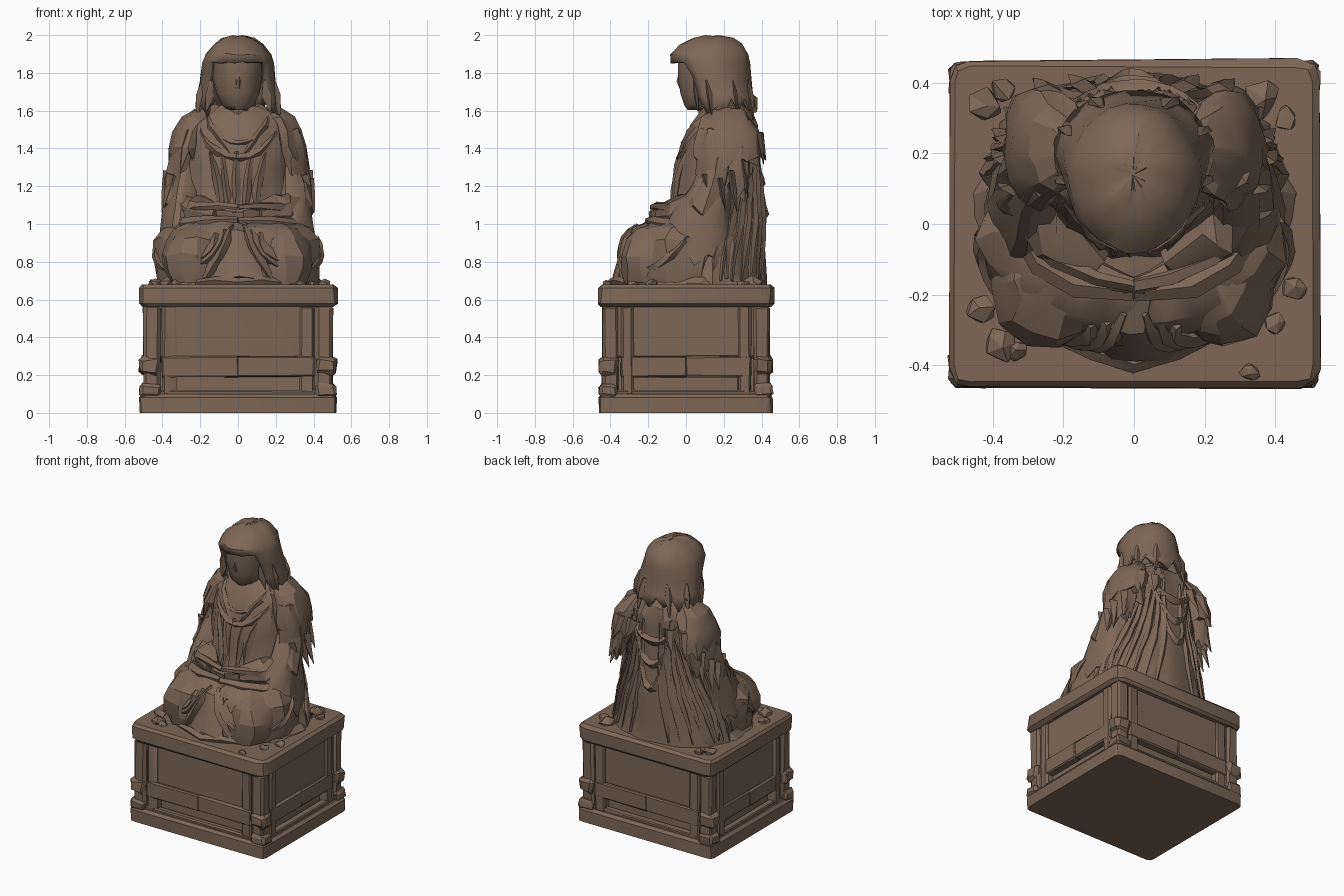
import bpy, bmesh, random
from math import sin, cos, pi, radians
from mathutils import Vector, Matrix

random.seed(4)
cube = bpy.data.objects.get("Cube")
if cube:
    bpy.data.objects.remove(cube)

bronze = bpy.data.materials.new("weathered brown")
bronze.use_nodes = True
COLOR = (0.21, 0.137, 0.094, 1)
bronze.diffuse_color = COLOR
bronze.node_tree.nodes["Principled BSDF"].inputs["Base Color"].default_value = COLOR


def finish(name, bm, jitter=0.0, angle=28):
    for v in bm.verts:
        v.co += Vector([random.uniform(-jitter, jitter) for _ in range(3)])
    bmesh.ops.recalc_face_normals(bm, faces=bm.faces)
    mesh = bpy.data.meshes.new(name)
    bm.to_mesh(mesh)
    bm.free()
    mesh.materials.append(bronze)
    ob = bpy.data.objects.new(name, mesh)
    bpy.context.collection.objects.link(ob)
    bpy.ops.object.select_all(action='DESELECT')
    ob.select_set(True)
    bpy.context.view_layer.objects.active = ob
    bpy.ops.object.shade_smooth_by_angle(angle=radians(angle))
    return ob


def box(name, center, size, bevel=0.01, jitter=0.003):
    bm = bmesh.new()
    bmesh.ops.create_cube(bm, size=1, matrix=Matrix.Translation(center) @ Matrix.Diagonal((*size, 1)))
    bmesh.ops.bevel(bm, geom=bm.edges[:], offset=bevel, segments=1, affect='EDGES')
    return finish(name, bm, jitter)


def slab(name, z0, z1, x, y, corner):
    bm = bmesh.new()
    bmesh.ops.create_cube(bm, size=1, matrix=Matrix.Translation((0, 0, (z0 + z1) / 2))
                          @ Matrix.Diagonal((2 * x, 2 * y, z1 - z0, 1)))
    upright = [e for e in bm.edges if abs(e.verts[0].co.z - e.verts[1].co.z) > 0.01]
    bmesh.ops.bevel(bm, geom=upright, offset=corner, segments=2, profile=0.5, affect='EDGES')
    rims = [e for e in bm.edges if abs(e.verts[0].co.z - e.verts[1].co.z) < 0.001 and e.verts[0].co.z > 0.01]
    bmesh.ops.bevel(bm, geom=rims, offset=0.018, segments=1, affect='EDGES')
    for v in bm.verts:
        if v.co.z > 0.01:
            v.co += Vector((random.uniform(-.006, .006), random.uniform(-.006, .006), 0))
    return finish(name, bm)


# Surface of a stack of ellipses (z, centre x, centre y, radius x, radius y)
def on_ring(ring, a, folds=0, amp=0, twist=0):
    z, cx, cy, rx, ry = ring
    k = 1 + amp * sin(folds * a + twist * z)
    return Vector((cx + rx * k * cos(a), cy + ry * k * sin(a), z))


def on_surface(rings, deg, z):
    for lo, hi in zip(rings, rings[1:]):
        if lo[0] <= z <= hi[0]:
            t = (z - lo[0]) / (hi[0] - lo[0])
            return on_ring([p + (q - p) * t for p, q in zip(lo, hi)], radians(deg))


def loft(name, rings, n=24, folds=0, amp=0.0, twist=0, jag=0.0, jitter=0.006, skip=None, caps=True, angle=28):
    bm = bmesh.new()
    rows = []
    for i, ring in enumerate(rings):
        row = [bm.verts.new(on_ring(ring, 2 * pi * j / n, folds, amp, twist)) for j in range(n)]
        if i == 0 and jag:
            for j, v in enumerate(row):
                v.co.z += jag * (j % 2) + random.uniform(-jag, jag) * 0.5
        rows.append(row)
    for i in range(len(rows) - 1):
        for j in range(n):
            k = (j + 1) % n
            if not (skip and skip(i, 360 * (j + 0.5) / n)):
                bm.faces.new((rows[i][j], rows[i][k], rows[i + 1][k], rows[i + 1][j]))
    for ring, row, lift in ((rings[0], rows[0], jag), (rings[-1], rows[-1], 0)):
        if caps or ring is rings[-1]:
            mid = bm.verts.new((ring[1], ring[2], ring[0] + lift))
            for j in range(n):
                bm.faces.new((row[j], row[(j + 1) % n], mid))
    return finish(name, bm, jitter, angle)


# Round cloth or limb following points, each with its own radius
def tube(name, points, radii, sides=6, flat=1.0, jitter=0.004):
    bm = bmesh.new()
    pts = [Vector(p) for p in points]
    rows = []
    for i, p in enumerate(pts):
        d = (pts[min(i + 1, len(pts) - 1)] - pts[max(i - 1, 0)]).normalized()
        u = d.cross(Vector((0.1, 1, 0.15))).normalized()
        w = d.cross(u)
        rows.append([bm.verts.new(p + radii[i] * (u * cos(2 * pi * j / sides)
                     + w * flat * sin(2 * pi * j / sides))) for j in range(sides)])
    for a, b in zip(rows, rows[1:]):
        for j in range(sides):
            k = (j + 1) % sides
            bm.faces.new((a[j], a[k], b[k], b[j]))
    bm.faces.new(rows[0])
    bm.faces.new(rows[-1])
    return finish(name, bm, jitter)


def cloth_fold(name, rings, path, r, steps=8):
    # Quadratic sweep through three (angle, height) positions on a surface
    (a0, z0), (a1, z1), (a2, z2) = path
    pts, radii = [], []
    for i in range(steps + 1):
        t = i / steps
        w = ((1 - t) ** 2, 2 * t * (1 - t), t * t)
        pts.append(on_surface(rings, w[0] * a0 + w[1] * a1 + w[2] * a2, w[0] * z0 + w[1] * z1 + w[2] * z2))
        radii.append(r * (0.35 + 0.65 * sin(pi * t)))
    tube(name, pts, radii, 4)


# Pedestal
slab("base_slab", 0, 0.10, 0.52, 0.46, 0.03)
slab("top_slab", 0.56, 0.68, 0.525, 0.465, 0.06)
box("pedestal_core", (0, 0, 0.33), (0.88, 0.76, 0.5))
box("pedestal_panels", (0, 0, 0.43), (0.96, 0.84, 0.28))
for sx in (-1, 1):
    for sy in (-1, 1):
        box("corner_post", (sx * .455, sy * .4, .33), (.09, .085, .48), .015, .005)
        box("corner_clamp", (sx * .465, sy * .41, .25), (.11, .1, .1), .02, .009)
        box("corner_foot", (sx * .465, sy * .41, .12), (.11, .1, .07), .015, .006)
        box("front_column", (sx * .365, sy * .40, .33), (.075, .07, .48), .012, .004)
        box("side_column", (sx * .46, sy * .31, .33), (.07, .07, .48), .012, .004)
        box("front_rail", (sx * .2, sy * .41, .245), (.41, .06, .11), .008)
        box("side_rail", (sx * .465, sy * .17, .245), (.06, .35, .11), .008)
for s in (-1, 1):
    box("front_sill", (0, s * .41, .105), (.9, .05, .03), .006)
    box("side_sill", (s * .47, 0, .105), (.05, .78, .03), .006)

# Robed body and folded legs
body = [(.67, 0, .14, .43, .29), (.74, 0, .14, .41, .275), (.9, 0, .15, .37, .265), (1.02, 0, .16, .33, .255),
        (1.15, 0, .17, .29, .225), (1.3, 0, .17, .28, .215), (1.42, 0, .18, .28, .2),
        (1.52, 0, .20, .27, .18), (1.59, 0, .21, .2, .14), (1.63, 0, .2, .12, .1)]
legs = [(.67, 0, -.04, .42, .32), (.73, 0, -.05, .435, .305), (.84, 0, -.04, .44, .295), (.92, 0, -.04, .43, .28),
        (.98, 0, -.03, .38, .245), (1.02, 0, -.01, .28, .18)]
loft("robe_body", body, 36, 12, .03, 3, jitter=.009)
loft("folded_legs", legs, 28, 9, .022, 5, jitter=.012)
for s in (-1, 1):
    knee = [(.68, s * .23, -.14, .15, .2), (.75, s * .235, -.15, .172, .2), (.84, s * .235, -.15, .177, .2),
            (.92, s * .225, -.14, .165, .185), (.97, s * .21, -.12, .13, .15), (1.0, s * .2, -.1, .07, .08)]
    loft("knee", knee, 13, 4, .02, 6, jitter=.013, angle=22)
hem = [(.67, 0, .02, .455, .4), (.69, 0, .02, .445, .385), (.725, 0, .03, .41, .35)]
loft("robe_hem", hem, 36, 11, .03, jitter=.007)
tube("front_hem", [(-.22, -.32, .69), (-.12, -.36, .70), (0, -.395, .69), (.12, -.36, .70), (.22, -.32, .69)],
     [.015, .025, .028, .025, .015], 5)

# Hanging folds: lap, back and sides
tube("lap_center_drape", [(-.02, -.18, .99), (-.03, -.27, .94), (-.01, -.31, .84), (0, -.34, .7)],
     [.08, .1, .11, .14], 9, .4, .012)
for s in (-1, 1):
    for i in range(3):
        cloth_fold("lap_fold", legs, ((-90 + s * (5 + 6 * i), .99 - .02 * i), (-90 + s * 9, .86 - .02 * i),
                                      (-90 + s * (24 + 18 * i), .71 + .02 * i)), .036)
    cloth_fold("thigh_fold", legs, ((-90 + s * 100, .93), (-90 + s * 78, .78), (-90 + s * 50, .74)), .022)
    for i in range(6):
        a = 90 + s * (12 + 12 * i)
        cloth_fold("back_fold", body, ((90 + s * (14 + 6 * i), 1.5 - .03 * i), (a, 1.15), (a + s * 9, .7)), .023)
    for i in range(4):
        cloth_fold("side_fold", body, ((90 + s * (70 + 6 * i), 1.1), (90 + s * (78 + 9 * i), .9),
                                       (90 + s * (74 + 16 * i), .71)), .022)
for i in range(3):
    w = 46 - 8 * i
    cloth_fold("back_drape", body, ((90 - w, 1.53), (94, 1.2 - .32 * i), (90 + w, 1.53)), .028, 12)

# Chest wrappings
for w, low, r in ((58, 1.14, .022), (42, 1.3, .014)):
    cloth_fold("collar_drape", body, ((-90 - w, 1.56), (-90, low), (-90 + w, 1.56)), r, 10)
for deg, lean in ((-122, 14), (-108, 8), (-92, 0), (-74, -8), (-58, -14)):
    cloth_fold("chest_fold", body, ((deg, 1.38), (deg + lean, 1.2), (deg + lean, 1.05)), .026, 5)
for s in (-1, 1):
    cloth_fold("neck_fold", body, ((-90 + s * 50, 1.58), (-90 + s * 22, 1.5), (-90 + s * 6, 1.36)), .02, 6)

# Arms, sleeves and joined hands
for s in (-1, 1):
    tube("arm", [(s * .22, .21, 1.53), (s * .27, .19, 1.4), (s * .295, .16, 1.22), (s * .3, .09, 1.09),
                 (s * .22, -.03, 1.07), (s * .1, -.12, 1.05)],
         [.075, .09, .09, .1, .085, .055], 9, 1.0, .009)
    sleeve = [(.80, s * .325, .05, .10, .17), (.95, s * .31, .06, .1, .17), (1.08, s * .295, .09, .095, .15),
              (1.2, s * .285, .14, .085, .12), (1.32, s * .27, .17, .06, .09)]
    loft("hanging_sleeve", sleeve, 16, 5, .06, 4, .05, .009)
    tube("sleeve_edge", [(s * .35, .02, 1.0), (s * .27, -.11, .99), (s * .16, -.17, 1.0), (0, -.19, 1.01)],
         [.03, .045, .045, .03], 6, .8, .007)
    tube("sleeve_rim", [(s * .33, .0, 1.06), (s * .22, -.1, 1.09), (s * .1, -.155, 1.095), (0, -.175, 1.085)],
         [.02, .025, .022, .018], 5)
    tube("hand", [(s * .1, -.13, 1.055), (s * .05, -.16, 1.055), (-s * .03, -.18, 1.05)], [.04, .045, .025], 6, .7)
    # Tattered shoulder capes
    lower = [(1.15, s * .315, .2, .06, .12), (1.26, s * .3, .2, .07, .14), (1.4, s * .285, .2, .075, .14),
             (1.5, s * .255, .2, .07, .12)]
    loft("torn_sleeve_cover", lower, 18, 5, .07, 3, .07, .009)
    upper = [(1.30, s * .275, .22, .095, .165), (1.4, s * .265, .22, .1, .17), (1.49, s * .245, .22, .1, .155),
             (1.56, s * .21, .22, .085, .125), (1.61, s * .18, .22, .05, .08)]
    loft("shoulder_cape", upper, 17, 5, .04, 2, .07, .011, angle=24)
    for x, y, z, length in ((.355, .24, 1.28, .22), (.36, .18, 1.24, .18), (.34, .1, 1.26, .14),
                            (.32, .3, 1.34, .2), (.24, .38, 1.48, .16), (.14, .39, 1.48, .14)):
        tube("torn_strip", [(s * x, y, z), (s * (x + .015), y + .015, z - length / 2),
                            (s * (x + .045), y + .03, z - length)], [.04, .03, .003], 4, .45)

# Head and face
loft("neck", [(1.56, 0, .17, .1, .1), (1.68, 0, .16, .085, .09)], 12)
loft("head", [(1.605, 0, .06, .045, .05), (1.63, 0, .075, .085, .085), (1.69, 0, .1, .115, .13),
              (1.76, 0, .11, .13, .15), (1.82, 0, .12, .135, .165), (1.88, 0, .13, .14, .17)], 18, jitter=.003, angle=40)
tube("nose", [(0, -.028, 1.81), (0, -.033, 1.76), (0, -.022, 1.72)], [.005, .016, .016], 6)

# Hood-like hair, open around the face
hair = [(1.59, 0, .2, .226, .178), (1.68, 0, .183, .214, .178), (1.77, 0, .158, .2, .188),
        (1.855, 0, .13, .186, .213), (1.9, 0, .125, .172, .205), (1.95, 0, .132, .132, .165),
        (1.983, 0, .14, .085, .11), (1.996, 0, .14, .035, .045)]
hood = loft("hair_hood", hair, 26, 7, .008, 0, .06, .005,
            skip=lambda i, deg: i < 3 and abs(deg - 270) < 43, caps=False, angle=30)
shell = hood.modifiers.new("thickness", 'SOLIDIFY')
shell.thickness = 0.025
for s in (-1, 1):
    for x, y, low in ((.14, .04, 1.6), (.185, .11, 1.58), (.18, .25, 1.57), (.09, .33, 1.55)):
        tube("hair_lock", [(s * x, y, 1.76), (s * (x + .012), y + .015, 1.68), (s * (x + .03), y + .025, low)],
             [.01, .03, .006], 5, .5)

# Rubble on the slab
for x, y, r in ((.36, .35, .06), (.43, .3, .035), (-.42, .34, .05), (-.37, .38, .035), (-.43, -.24, .045),
                (-.38, -.34, .05), (-.33, -.36, .03), (.33, -.42, .03), (.45, -.18, .04), (.4, -.28, .035)):
    bm = bmesh.new()
    bmesh.ops.create_icosphere(bm, subdivisions=1, radius=r, matrix=Matrix.Translation((x, y, .685))
                               @ Matrix.Diagonal((1, 1, .6, 1)))
    finish("rubble", bm, r * .2, 15)
